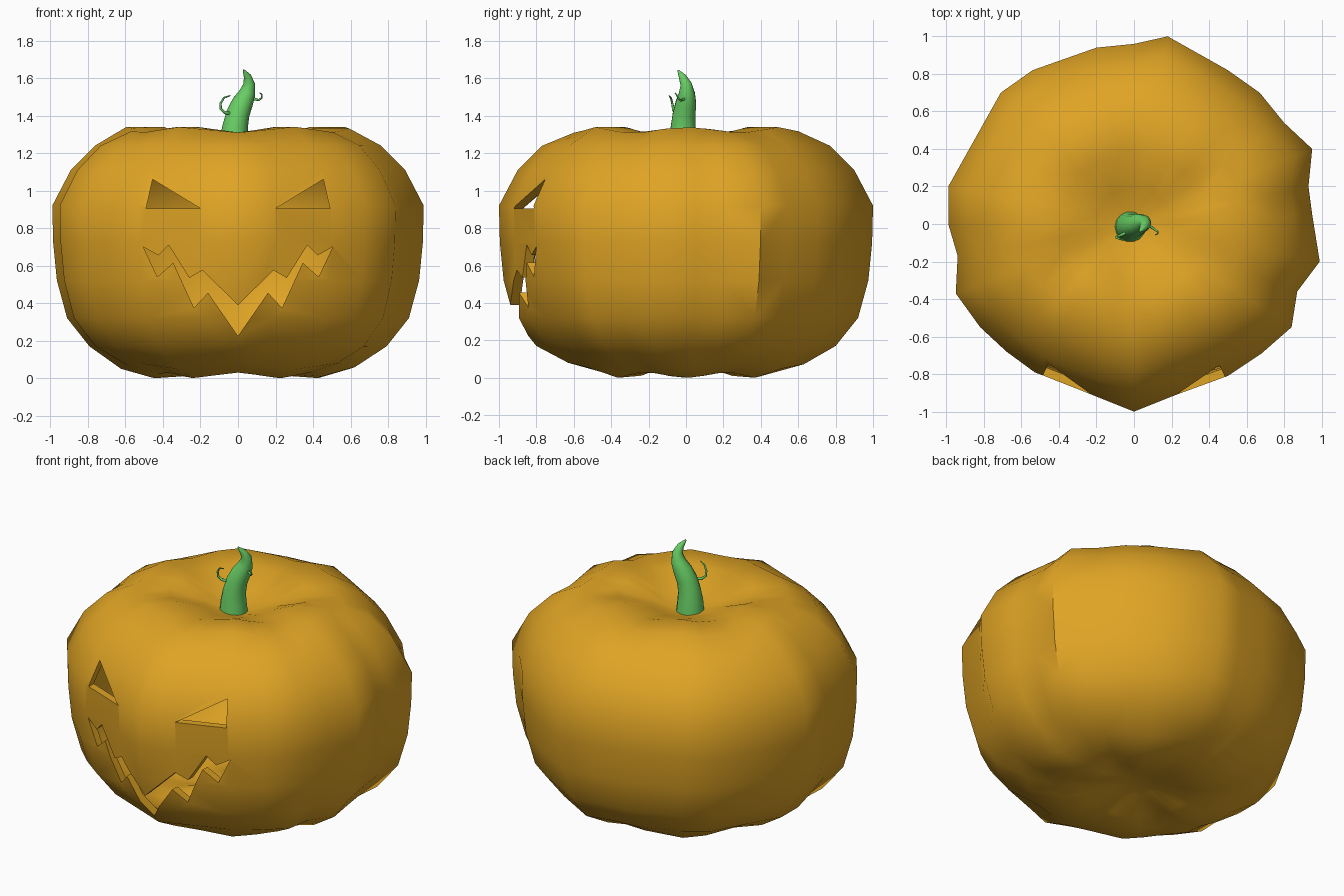
import bpy, bmesh, math
from mathutils import Vector

if "Cube" in bpy.data.objects:
    bpy.data.objects.remove(bpy.data.objects["Cube"])


def material(name, rgb):
    m = bpy.data.materials.new(name)
    m.diffuse_color = (*rgb, 1)
    m.use_nodes = True
    m.node_tree.nodes["Principled BSDF"].inputs["Base Color"].default_value = m.diffuse_color
    return m


ORANGE = material("pumpkin orange", (0.74, 0.37, 0.018))
GREEN = material("stem green", (0.14, 0.62, 0.13))


def finish(bm, name, mat, angle=None):
    mesh = bpy.data.meshes.new(name)
    bm.to_mesh(mesh)
    bm.free()
    ob = bpy.data.objects.new(name, mesh)
    bpy.context.collection.objects.link(ob)
    mesh.materials.append(mat)
    if angle:
        smooth(ob, angle)
    return ob


def smooth(ob, angle):
    bpy.ops.object.select_all(action='DESELECT')
    ob.select_set(True)
    bpy.context.view_layer.objects.active = ob
    bpy.ops.object.shade_smooth_by_angle(angle=math.radians(angle))


# Uneven outline seen from above, and the side profile (width factor, height)
OUTLINE = [(0.18, 1.0), (0, 0.96), (-0.2, 0.94), (-0.54, 0.82), (-0.71, 0.7),
           (-0.85, 0.45), (-0.99, 0.2), (-0.99, 0), (-0.94, -0.17), (-0.95, -0.37),
           (-0.82, -0.55), (-0.68, -0.68), (-0.53, -0.79), (-0.2, -0.92), (0, -1),
           (0.2, -0.92), (0.5, -0.81), (0.68, -0.69), (0.84, -0.55), (0.87, -0.36),
           (0.99, -0.2), (0.95, 0.05), (0.93, 0.2), (0.95, 0.4), (0.8, 0.54),
           (0.67, 0.7), (0.5, 0.82)]
PROFILE = [(0.13, 0.07), (0.3, 0.025), (0.45, 0.015), (0.63, 0.065), (0.8, 0.17),
           (0.92, 0.32), (0.975, 0.52), (0.995, 0.72), (1, 0.92), (0.9, 1.11),
           (0.77, 1.24), (0.6, 1.325), (0.4, 1.325), (0.2, 1.26), (0.08, 1.22)]


def add_shell(bm, k, inside):
    """Closed skin, scaled by k about the middle; the inside skin faces inward."""
    def place(x, y, z):
        return bm.verts.new((x * k, y * k, 0.68 + (z - 0.68) * k))
    rings = []
    for s, z in PROFILE:
        ring = []
        for x, y in OUTLINE:
            lobe = 0.015 * math.cos(6 * math.atan2(y, x)) if 0.25 < s < 0.65 else 0
            ring.append(place(x * s, y * s, z + (lobe if z > 0.7 else -lobe)))
        rings.append(ring)
    n = len(OUTLINE)
    low, high = place(0, 0, 0.085), place(0, 0, 1.215)
    faces = []
    for i in range(n):
        j = (i + 1) % n
        for a, b in zip(rings, rings[1:]):
            faces.append(bm.faces.new((a[i], a[j], b[j], b[i])))
        faces.append(bm.faces.new((low, rings[0][j], rings[0][i])))
        faces.append(bm.faces.new((high, rings[-1][i], rings[-1][j])))
    if inside:
        bmesh.ops.reverse_faces(bm, faces=faces)


# Hollow pumpkin body
bm = bmesh.new()
add_shell(bm, 1.0, False)
add_shell(bm, 0.95, True)
bmesh.ops.triangulate(bm, faces=bm.faces[:])
body = finish(bm, "pumpkin_body", ORANGE)

# Face cutter: two slanted eyes and a zigzag mouth, mirrored from one half
eye = [(0.2, 0.905), (0.49, 0.905), (0.455, 1.06)]
upper = [(0.19, 0.575), (0.26, 0.535), (0.37, 0.71), (0.425, 0.655), (0.505, 0.7)]
lower = [(0.43, 0.54), (0.345, 0.615), (0.235, 0.375), (0.16, 0.455)]


def flip(points):
    return [(-x, z) for x, z in reversed(points)]


half = upper + lower
mouth = [(0, 0.39)] + half + [(0, 0.225)] + flip(half)
bm = bmesh.new()
for shape in (eye, flip(eye), mouth):
    face = bm.faces.new([bm.verts.new((x, -1.4, z)) for x, z in shape])
    ext = bmesh.ops.extrude_face_region(bm, geom=[face])
    moved = [v for v in ext["geom"] if isinstance(v, bmesh.types.BMVert)]
    bmesh.ops.translate(bm, verts=moved, vec=(0, 1.0, 0))
bmesh.ops.recalc_face_normals(bm, faces=bm.faces[:])
cutter = finish(bm, "face_cutter", ORANGE)
cutter.hide_render = True

mod = body.modifiers.new("carve", 'BOOLEAN')
mod.operation = 'DIFFERENCE'
mod.solver = 'EXACT'
mod.object = cutter
bpy.context.view_layer.objects.active = body
bpy.ops.object.modifier_apply(modifier=mod.name)
bpy.data.objects.remove(cutter)
smooth(body, 50)


# Tapered tubes along a path of (x, y, z, radius)
def tube(name, path, sides):
    bm = bmesh.new()
    pts = [Vector(p[:3]) for p in path]
    rings = []
    for i, p in enumerate(pts):
        d = (pts[min(i + 1, len(pts) - 1)] - pts[max(i - 1, 0)]).normalized()
        u = d.cross(Vector((0, 1, 0))).normalized()
        v = d.cross(u)
        r = path[i][3]
        rings.append([bm.verts.new(p + r * (u * math.cos(t) + v * math.sin(t)))
                      for t in (math.tau * k / sides for k in range(sides))])
    for a, b in zip(rings, rings[1:]):
        for k in range(sides):
            j = (k + 1) % sides
            bm.faces.new((a[k], a[j], b[j], b[k]))
    bm.faces.new(rings[0])
    bm.faces.new(rings[-1])
    bmesh.ops.recalc_face_normals(bm, faces=bm.faces[:])
    return finish(bm, name, GREEN, 60)


# Curved stem
tube("stem", [(-0.02, -0.015, 1.19, 0.085), (-0.02, -0.015, 1.28, 0.076),
              (-0.015, -0.015, 1.34, 0.068), (0, -0.01, 1.41, 0.062),
              (0.025, 0, 1.47, 0.056), (0.05, 0.005, 1.52, 0.044),
              (0.06, 0, 1.57, 0.031), (0.05, -0.02, 1.61, 0.02),
              (0.03, -0.042, 1.643, 0.005)], 14)

# Curly tendrils
tube("left_tendril", [(-0.03, -0.04, 1.41, 0.009), (-0.07, -0.06, 1.415, 0.008),
                      (-0.092, -0.068, 1.435, 0.007), (-0.093, -0.073, 1.465, 0.006),
                      (-0.075, -0.08, 1.495, 0.005), (-0.04, -0.09, 1.507, 0.003)], 8)
tube("right_tendril", [(0.06, 0, 1.5, 0.008), (0.09, -0.015, 1.487, 0.007),
                       (0.112, -0.03, 1.483, 0.006), (0.127, -0.042, 1.495, 0.005),
                       (0.128, -0.05, 1.512, 0.004), (0.115, -0.058, 1.522, 0.003)], 8)
